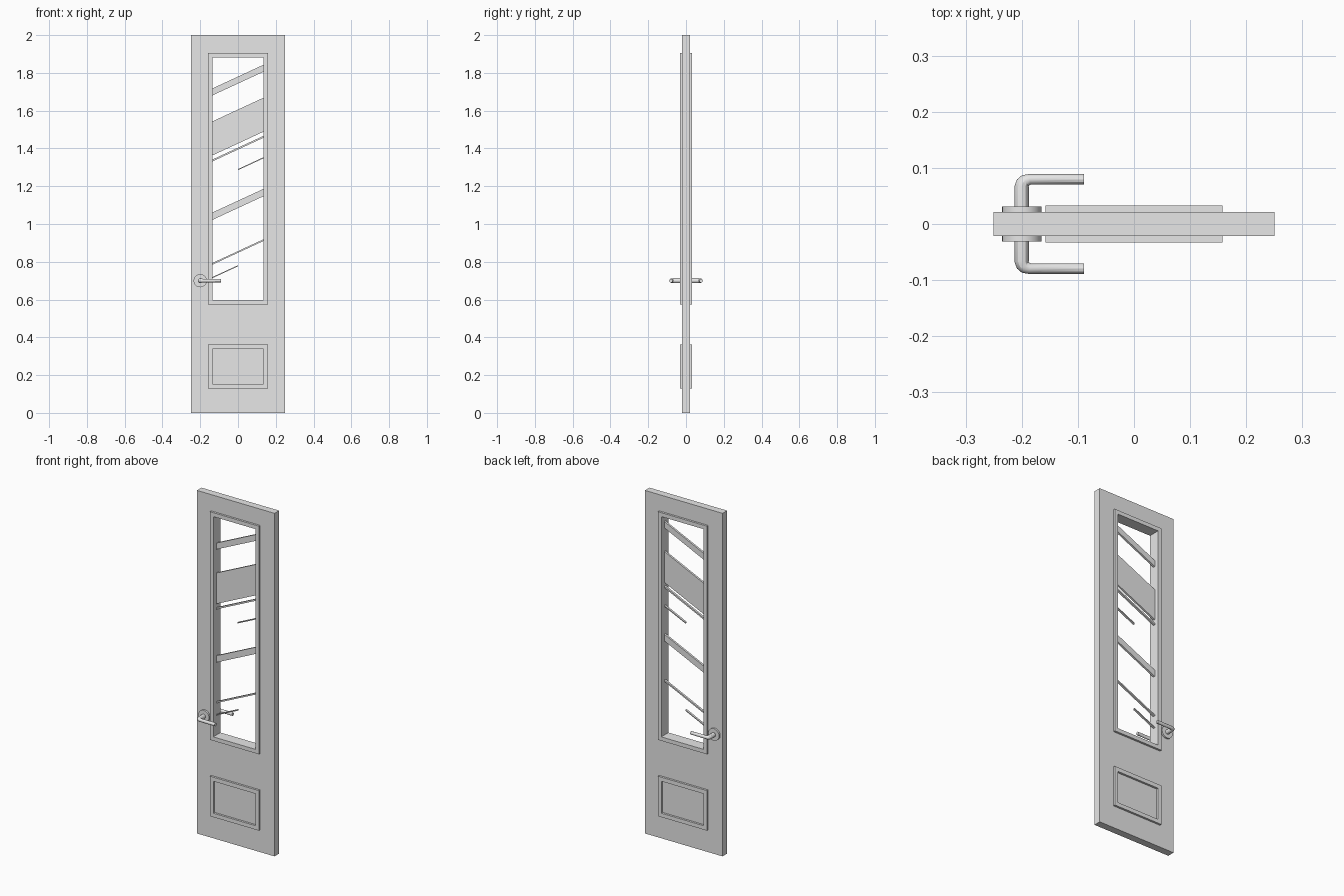
import bpy, bmesh, math

cube = bpy.data.objects.get("Cube")
if cube:
    bpy.data.objects.remove(cube, do_unlink=True)

grey = bpy.data.materials.new("plain_grey")
grey.use_nodes = True
grey.diffuse_color = (0.8, 0.8, 0.8, 1)
grey.node_tree.nodes["Principled BSDF"].inputs["Base Color"].default_value = (0.8, 0.8, 0.8, 1)

DOOR_HALF, TRIM_HALF, SLAT_HALF = 0.021, 0.033, 0.006
OPEN_X, TRIM_X = 0.136, 0.158
HANDLE_X, HANDLE_Z = -0.2, 0.7


def add_mesh(name, bm):
    bmesh.ops.recalc_face_normals(bm, faces=bm.faces)
    mesh = bpy.data.meshes.new(name)
    bm.to_mesh(mesh)
    bm.free()
    mesh.materials.append(grey)
    obj = bpy.data.objects.new(name, mesh)
    bpy.context.collection.objects.link(obj)
    return obj


def rect(half_x, z0, z1):
    return [(-half_x, z0), (half_x, z0), (half_x, z1), (-half_x, z1)]


def frame(name, outer, inner, half_y):
    """Rectangular ring, extruded evenly about y = 0."""
    bm = bmesh.new()
    loops = [[bm.verts.new((x, y, z)) for x, z in pts]
             for pts, y in ((outer, -half_y), (inner, -half_y), (inner, half_y), (outer, half_y))]
    for k in range(4):
        a, b = loops[k], loops[(k + 1) % 4]
        for i in range(4):
            j = (i + 1) % 4
            bm.faces.new((a[i], a[j], b[j], b[i]))
    return add_mesh(name, bm)


def prism(name, pts, half_y):
    """Flat outline in x and z, extruded evenly about y = 0."""
    bm = bmesh.new()
    front = [bm.verts.new((x, -half_y, z)) for x, z in pts]
    back = [bm.verts.new((x, half_y, z)) for x, z in pts]
    bm.faces.new(front)
    bm.faces.new(back[::-1])
    for i in range(len(pts)):
        j = (i + 1) % len(pts)
        bm.faces.new((front[i], front[j], back[j], back[i]))
    return add_mesh(name, bm)


# Door leaf, window trim and lower panel trim
frame("door_leaf", rect(0.25, 0, 2), rect(0.145, 0.587, 1.893), DOOR_HALF)
frame("window_trim", rect(TRIM_X, 0.575, 1.905), rect(OPEN_X, 0.598, 1.882), TRIM_HALF)
frame("panel_trim", rect(TRIM_X, 0.13, 0.363), rect(OPEN_X, 0.153, 0.339), TRIM_HALF)

# Slanted window slats: height at x = 0, width, start and end in x
SLOPE = 0.463
END = OPEN_X + 0.003
slats = [(1.762, 0.037, -END, END), (1.516, 0.18, -END, END),
         (1.399, 0.01, -END, END), (1.288, 0.006, 0, END),
         (1.104, 0.039, -END, END), (0.852, 0.009, -END, END),
         (0.779, 0.006, -END, 0)]
for n, (z, width, x0, x1) in enumerate(slats, 1):
    low, high = z - width / 2, z + width / 2
    prism(f"window_slat_{n}",
          [(x0, low + SLOPE * x0), (x1, low + SLOPE * x1),
           (x1, high + SLOPE * x1), (x0, high + SLOPE * x0)], SLAT_HALF)

# Lever handle on each face: round rose and bent lever
for side, label in ((-1, "front"), (1, "back")):
    bpy.ops.mesh.primitive_cylinder_add(
        vertices=32, radius=0.035, depth=0.012,
        location=(HANDLE_X, side * 0.025, HANDLE_Z), rotation=(math.pi / 2, 0, 0))
    rose = bpy.context.object
    rose.name = f"{label}_handle_rose"
    rose.data.materials.append(grey)
    bpy.ops.object.shade_smooth_by_angle()

    curve = bpy.data.curves.new(f"{label}_handle_lever", "CURVE")
    curve.dimensions = "3D"
    curve.bevel_depth = 0.0095
    curve.bevel_resolution = 4
    curve.use_fill_caps = True
    spline = curve.splines.new("POLY")
    path = [(0, 0.02, 1.37), (0, 0.066, 1.37), (0.002, 0.073, 1.3),
            (0.006, 0.077, 1.2), (0.014, 0.0795, 1), (0.111, 0.0795, 1)]
    spline.points.add(len(path) - 1)
    for p, (x, y, r) in zip(spline.points, path):
        p.co = (HANDLE_X + x, side * y, HANDLE_Z, 1)
        p.radius = r
    lever = bpy.data.objects.new(curve.name, curve)
    bpy.context.collection.objects.link(lever)
    curve.materials.append(grey)

    # Turn the lever into a mesh so its shading can be smoothed
    bpy.ops.object.select_all(action="DESELECT")
    lever.select_set(True)
    bpy.context.view_layer.objects.active = lever
    bpy.ops.object.convert(target="MESH")
    bpy.ops.object.shade_smooth_by_angle()
